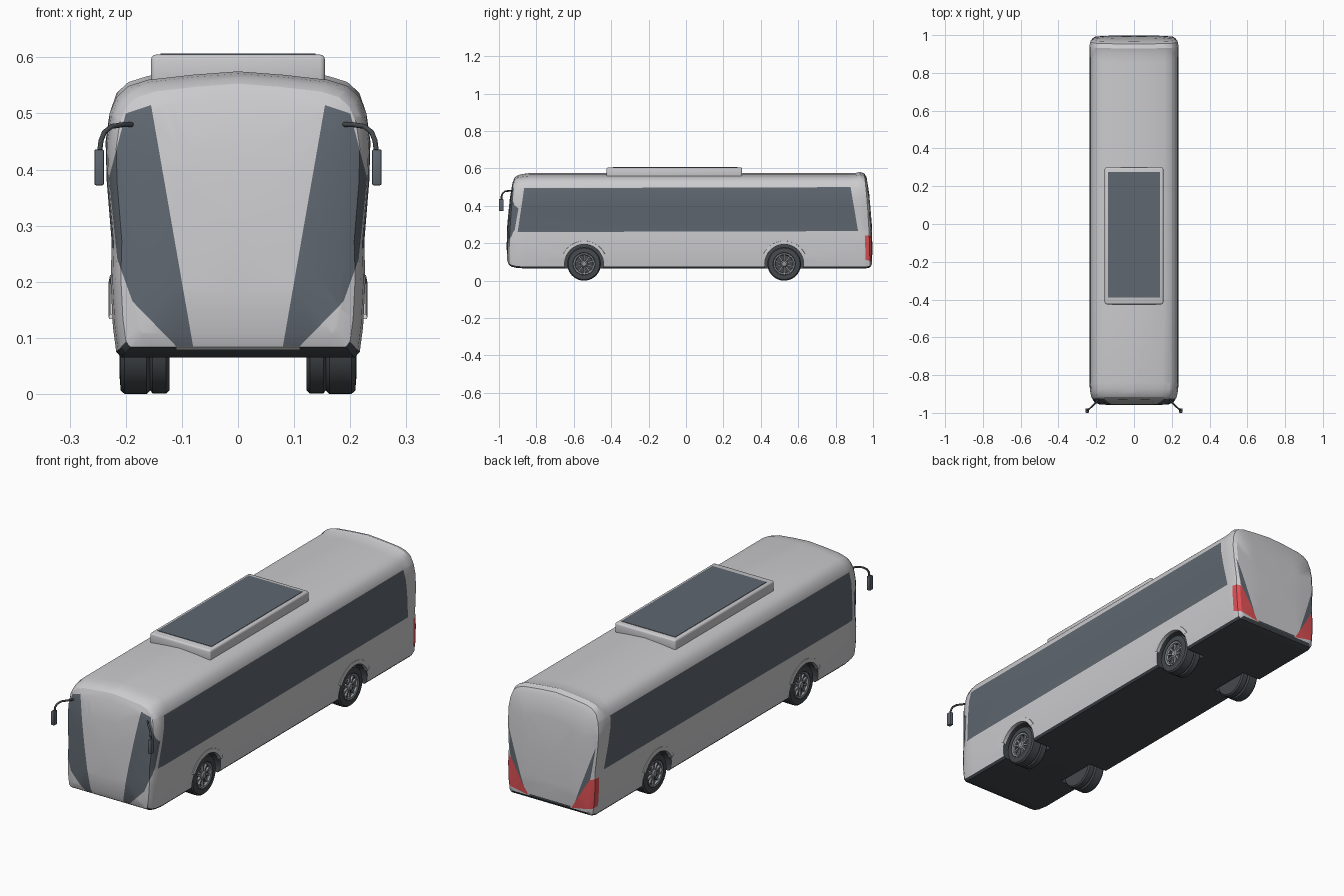
import bpy, bmesh, math
from mathutils import Vector, Matrix

cube = bpy.data.objects.get("Cube")
if cube:
    bpy.data.objects.remove(cube)


def material(name, r, g, b):
    m = bpy.data.materials.new(name)
    m.use_nodes = True
    m.diffuse_color = (r, g, b, 1)
    node = next(n for n in m.node_tree.nodes if n.type == 'BSDF_PRINCIPLED')
    node.inputs["Base Color"].default_value = (r, g, b, 1)
    return m


PAINT, GLASS, UNDER, RED, WHITE, RIM = range(6)
MATS = [material("silver_paint", .6, .6, .62), material("dark_glass", .115, .135, .16),
        material("dark_rubber", .06, .068, .075), material("red_lamp", .72, .08, .09),
        material("white_trim", .9, .9, .9), material("rim_grey", .3, .31, .33)]


def finish(name, bm, mat=None, angle=30):
    bmesh.ops.recalc_face_normals(bm, faces=bm.faces)
    mesh = bpy.data.meshes.new(name)
    bm.to_mesh(mesh)
    bm.free()
    for m in (MATS if mat is None else [MATS[mat]]):
        mesh.materials.append(m)
    ob = bpy.data.objects.new(name, mesh)
    bpy.context.collection.objects.link(ob)
    if angle:
        smooth(ob, angle)
    return ob


def smooth(ob, angle):
    bpy.ops.object.select_all(action='DESELECT')
    ob.select_set(True)
    bpy.context.view_layer.objects.active = ob
    bpy.ops.object.shade_smooth_by_angle(angle=math.radians(angle))


def box(name, lo, hi, mat, bevel=0, segments=2):
    lo, hi = Vector(lo), Vector(hi)
    bm = bmesh.new()
    bmesh.ops.create_cube(bm, size=1, matrix=Matrix.Translation((lo + hi) / 2) @ Matrix.Diagonal((*(hi - lo), 1)))
    if bevel:
        bmesh.ops.bevel(bm, geom=bm.edges[:], offset=bevel, segments=segments, affect='EDGES', profile=.5)
    return finish(name, bm, mat)


def paint(bm, poly, axes, pick, mat):
    """Cut a convex outline into the picked faces and colour its inside."""
    pts = [Vector(p) for p in poly]
    mid = sum(pts, Vector((0, 0))) / len(pts)
    planes = []
    for a, b in zip(pts, pts[1:] + pts[:1]):
        n = Vector((b.y - a.y, a.x - b.x)).normalized()
        if n.dot(mid - a) < 0:
            n = -n
        co, no = Vector((0, 0, 0)), Vector((0, 0, 0))
        for k, ax in enumerate(axes):
            co[ax], no[ax] = a[k], n[k]
        planes.append((co, no))
        bm.normal_update()
        faces = [f for f in bm.faces if pick(f)]
        edges = {e for f in faces for e in f.edges}
        verts = {v for f in faces for v in f.verts}
        bmesh.ops.bisect_plane(bm, geom=faces + list(edges) + list(verts), dist=1e-5, plane_co=co, plane_no=no)
    bm.normal_update()
    for f in bm.faces:
        c = f.calc_center_median()
        if pick(f) and all((c - co).dot(no) > 0 for co, no in planes):
            f.material_index = mat


# Body shell: one cross-section lofted through rings that shrink at both ends
half = [(0, .575), (.08, .569), (.16, .56), (.195, .549), (.216, .53), (.229, .50), (.236, .45),
        (.234, .38), (.225, .27), (.227, .2), (.223, .12), (.217, .075), (.208, .065)]
section = half + [(0, .065)] + [(-x, z) for x, z in reversed(half[1:])]
rings = [(-.961, .5, 0), (-.956, .82, 0), (-.947, .92, 0), (-.932, .96, 0), (-.905, .985, 0), (-.86, 1, 0),
         (-.4, 1, 0), (0, 1, 0), (.4, 1, 0), (.88, 1, 0), (.935, 1, 0), (.96, 1, .007),
         (.983, .978, .005), (.993, .92, 0), (.998, .6, 0)]


def place(x, y, z):
    t = max(0, (z - .065) / .51) ** 2 * min(1, max(0, abs(y) - .8) / .1)
    return (x, y + (.035 if y < 0 else -.03) * t, z)


bm = bmesh.new()
loops = [[bm.verts.new(place(x * s, y, .3 + (z - .3) * s + (lift if z > .5 else 0))) for x, z in section]
         for y, s, lift in rings]
count = len(section)
for a, b in zip(loops, loops[1:]):
    for i in range(count):
        j = (i + 1) % count
        bm.faces.new((a[i], a[j], b[j], b[i]))
for loop, y in ((loops[0], -.963), (loops[-1], 1.0)):
    pole = bm.verts.new(place(0, y, .3))
    for i in range(count):
        bm.faces.new((loop[i], loop[(i + 1) % count], pole))
bmesh.ops.recalc_face_normals(bm, faces=bm.faces)
bm.normal_update()


def side(f):
    return abs(f.normal.x) > .6


def front(f):
    return f.normal.y < -.12 and f.calc_center_median().y < -.8


def rear(f):
    return f.normal.y > .1 and f.calc_center_median().y > .8


# Painted areas: underside, side windows, front glass, tail lamps, trims
for f in bm.faces:
    if f.normal.z < -.5 and f.calc_center_median().z < .1:
        f.material_index = UNDER
paint(bm, [(-.9, .26), (.92, .265), (.88, .5), (-.865, .495)], (1, 2), side, GLASS)
for s in (-1, 1):
    glass = [(.155, .515), (.2, .5), (.23, .385), (.215, .24), (.188, .165), (.11, .085), (.08, .085)]
    lamp = [(.25, .25), (.2, .235), (.11, .085), (.215, .105), (.25, .14)]
    wedge = [(.222, .38), (.205, .243), (.13, .118)]
    for outline, pick, mat in ((glass, front, GLASS), (lamp, rear, RED), (wedge, rear, GLASS)):
        paint(bm, [(s * x, z) for x, z in outline], (0, 2), pick, mat)
paint(bm, [(-.11, .079), (.11, .079), (.11, .084), (-.11, .084)], (0, 2), front, WHITE)
paint(bm, [(-.105, .08), (.105, .08), (.105, .092), (-.105, .092)], (0, 2), rear, UNDER)
body = finish("body", bm, angle=0)

# Wheel arches cut through the sides
AXLES, WHEEL_Z = (-.545, .525), .09
across = Matrix.Rotation(math.pi / 2, 4, 'Y')
bm = bmesh.new()
for y in AXLES:
    for s in (-1, 1):
        bmesh.ops.create_cone(bm, cap_ends=True, segments=48, radius1=.104, radius2=.104, depth=.2,
                              matrix=Matrix.Translation((s * .215, y, WHEEL_Z)) @ across)
for f in bm.faces:
    f.material_index = UNDER
cutter = finish("arch_cutter", bm, angle=0)
cutter.hide_render = True
mod = body.modifiers.new("arches", 'BOOLEAN')
mod.operation, mod.solver, mod.object = 'DIFFERENCE', 'EXACT', cutter
smooth(body, 30)
bpy.ops.object.modifier_apply(modifier=mod.name)
bpy.data.objects.remove(cutter)
smooth(body, 30)


def lathe(bm, profile, steps, centre, s, start=0, sweep=2 * math.pi):
    """Spin (distance along x, radius) points around a wheel axis."""
    prev = None
    for k in range(steps + 1):
        a = start + sweep * k / steps
        ring = [bm.verts.new(centre + Vector((s * x, r * math.cos(a), r * math.sin(a)))) for x, r in profile]
        if prev:
            for i in range(len(ring) - 1):
                bm.faces.new((prev[i], prev[i + 1], ring[i + 1], ring[i]))
        prev = ring
    bmesh.ops.remove_doubles(bm, verts=bm.verts, dist=1e-5)


tyre = [(.16, 0), (.157, .05), (.157, .084), (.163, .09), (.202, .09), (.209, .084), (.211, .06), (.208, .056),
        (.19, .052), (.19, 0)]
inner = [(.122, 0), (.122, .083), (.128, .089), (.152, .089), (.157, .083), (.157, 0)]
rim = [(.2, .047), (.209, .05), (.21, .056), (.205, .058)]
flare = [(.215, .103), (.2295, .104), (.2305, .11), (.228, .122), (.215, .127)]

# Wheels, rims and arch flares
for end, y in zip(("front", "rear"), AXLES):
    for label, s in (("right", -1), ("left", 1)):
        hub = Vector((0, y, WHEEL_Z))
        tag = f"{end}_{label}"
        for part, profile, mat in (("tyre", tyre, UNDER), ("inner_wheel", inner, UNDER)):
            bm = bmesh.new()
            lathe(bm, profile, 40, hub, s)
            finish(f"{tag}_{part}", bm, mat)
        bm = bmesh.new()
        lathe(bm, rim, 40, hub, s)
        lathe(bm, [(.19, .02), (.206, .018), (.211, .012), (.211, 0)], 20, hub, s)
        for k in range(10):
            turn = Matrix.Rotation(k * math.pi / 5, 4, 'X')
            bmesh.ops.create_cube(bm, size=1, matrix=Matrix.Translation(hub + Vector((s * .2, 0, 0))) @ turn
                                  @ Matrix.Translation((0, 0, .032)) @ Matrix.Diagonal((.01, .008, .036, 1)))
        finish(f"{tag}_rim", bm, RIM)
        bm = bmesh.new()
        lathe(bm, flare, 24, hub, s, math.radians(25), math.radians(130))
        finish(f"{tag}_arch_flare", bm, PAINT)

# Roof unit with a dark panel on top
box("roof_unit", (-.155, -.425, .55), (.155, .3, .605), PAINT, .009, 3)
box("roof_panel", (-.138, -.39, .6), (.138, .275, .607), GLASS)

# Wing mirrors on bent arms
for label, s in (("right", -1), ("left", 1)):
    curve = bpy.data.curves.new(f"{label}_mirror_arm", 'CURVE')
    curve.dimensions = '3D'
    curve.bevel_depth = .0045
    curve.bevel_resolution = 2
    curve.use_fill_caps = True
    path = [(.187, -.925, .48), (.205, -.95, .48), (.225, -.968, .477), (.238, -.98, .467),
            (.244, -.986, .452), (.247, -.987, .43)]
    spline = curve.splines.new('POLY')
    spline.points.add(len(path) - 1)
    for p, (x, y, z) in zip(spline.points, path):
        p.co = (s * x, y, z, 1)
    curve.materials.append(MATS[UNDER])
    bpy.context.collection.objects.link(bpy.data.objects.new(f"{label}_mirror_arm", curve))
    x0, x1 = sorted((s * .239, s * .256))
    box(f"{label}_mirror", (x0, -1.0, .372), (x1, -.976, .436), GLASS, .003)
